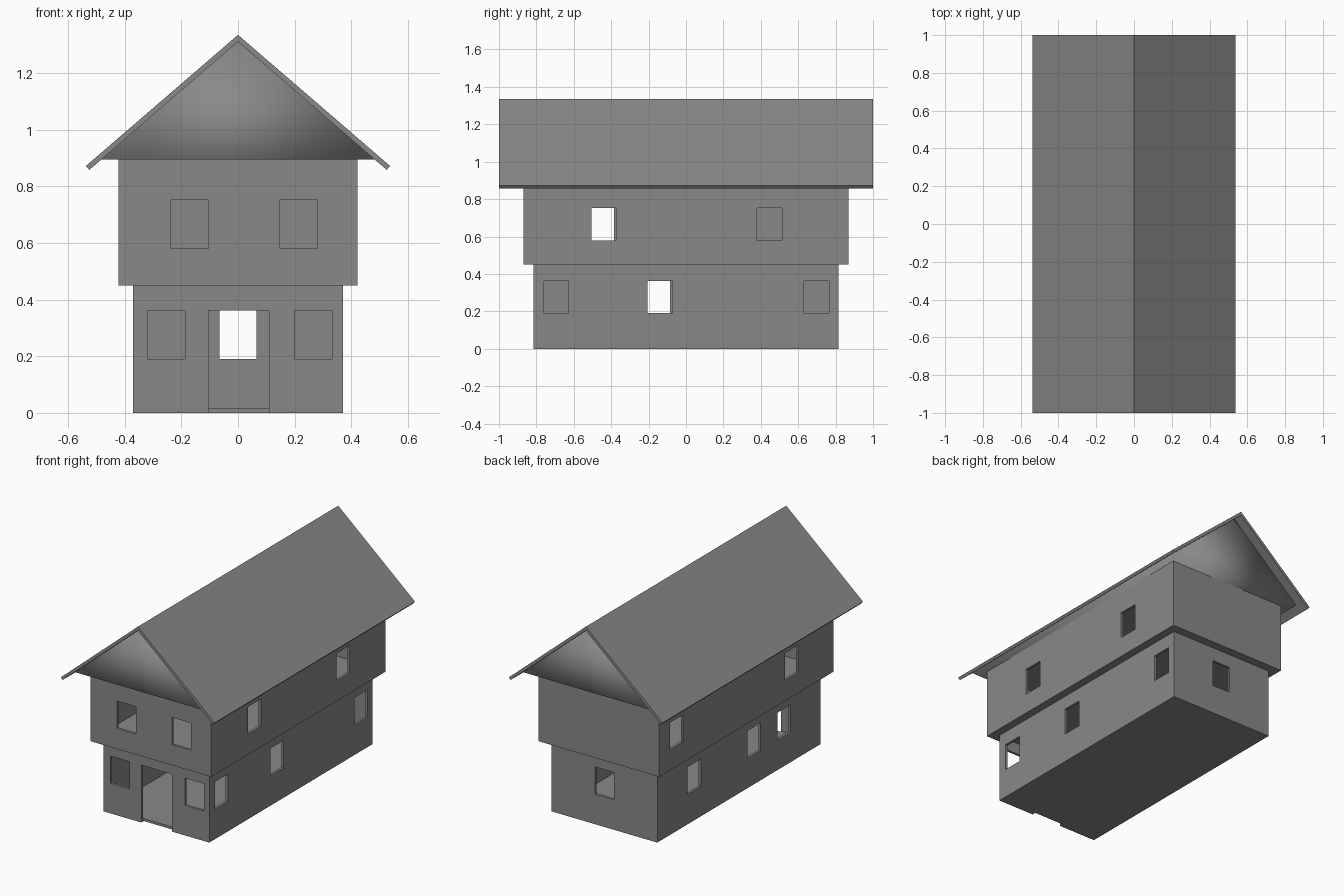
import bpy
import bmesh
from mathutils import Vector

cube = bpy.data.objects.get("Cube")
if cube:
    bpy.data.objects.remove(cube, do_unlink=True)

# Single plaster grey
grey = bpy.data.materials.new("plain_grey")
grey.use_nodes = True
tone = (0.25, 0.25, 0.25, 1)
grey.diffuse_color = tone
grey.node_tree.nodes["Principled BSDF"].inputs["Base Color"].default_value = tone

WALL = 0.016


def add_object(name, bm):
    mesh = bpy.data.meshes.new(name)
    bmesh.ops.recalc_face_normals(bm, faces=bm.faces)
    bm.to_mesh(mesh)
    bm.free()
    mesh.materials.append(grey)
    obj = bpy.data.objects.new(name, mesh)
    bpy.context.collection.objects.link(obj)
    return obj


def add_box(bm, lo, hi):
    lo, hi = Vector(lo), Vector(hi)
    for v in bmesh.ops.create_cube(bm, size=1)["verts"]:
        v.co = (lo + hi) / 2 + v.co * (hi - lo)


def box(name, lo, hi):
    bm = bmesh.new()
    add_box(bm, lo, hi)
    return add_object(name, bm)


def extrude_profile(name, points, half_depth):
    """Extrude an x-z outline along y."""
    bm = bmesh.new()
    face = bm.faces.new([bm.verts.new((x, -half_depth, z)) for x, z in points])
    moved = bmesh.ops.extrude_face_region(bm, geom=[face])["geom"]
    verts = [g for g in moved if isinstance(g, bmesh.types.BMVert)]
    bmesh.ops.translate(bm, verts=verts, vec=(0, 2 * half_depth, 0))
    return add_object(name, bm)


def storey(name, half_x, half_y, z0, z1, openings):
    """Hollow storey; each opening is (side, start, end, bottom, top)."""
    shell = box(name, (-half_x, -half_y, z0), (half_x, half_y, z1))
    room = box("room_cutter",
               (WALL - half_x, WALL - half_y, z0 + WALL),
               (half_x - WALL, half_y - WALL, z1 - WALL))
    bm = bmesh.new()
    reach = WALL * 1.5
    for side, a, b, low, high in openings:
        sign = 1 if side in ("left", "back") else -1
        if side in ("left", "right"):
            add_box(bm, (sign * half_x - reach, a, low), (sign * half_x + reach, b, high))
        else:
            add_box(bm, (a, sign * half_y - reach, low), (b, sign * half_y + reach, high))
    holes = add_object("opening_cutter", bm)
    for cutter in (room, holes):
        cutter.hide_render = True
        mod = shell.modifiers.new("cut", "BOOLEAN")
        mod.operation = "DIFFERENCE"
        mod.solver = "EXACT"
        mod.object = cutter
    bpy.context.view_layer.update()
    result = shell.evaluated_get(bpy.context.evaluated_depsgraph_get())
    mesh = bpy.data.meshes.new_from_object(result)
    shell.modifiers.clear()
    shell.data = mesh
    for cutter in (room, holes):
        bpy.data.objects.remove(cutter, do_unlink=True)


def windows(side, starts, bottom):
    return [(side, s, s + 0.132, bottom, bottom + 0.172) for s in starts]


# Ground floor with doorway
LOW, HIGH = 0.19, 0.58
storey("ground_floor", 0.37, 0.815, 0, 0.45,
       windows("front", (-0.32, 0.2), LOW)
       + windows("back", (-0.066,), LOW)
       + windows("left", (-0.76, -0.205, 0.632), LOW)
       + windows("right", (-0.515, -0.217, 0.38), LOW)
       + [("front", -0.105, 0.11, -0.05, 0.362)])

# Overhanging upper floor
storey("upper_floor", 0.422, 0.87, 0.45, 0.895,
       windows("front", (-0.236, 0.148), HIGH)
       + windows("left", (-0.505, 0.38), HIGH)
       + windows("right", (-0.517, 0.632), HIGH))

# Attic prism closing both gables
attic = extrude_profile("attic", [(-0.485, 0.895), (0.485, 0.895), (0, 1.313)], 0.937)
for poly in attic.data.polygons:
    poly.use_smooth = True

# Thin folded roof sheet, square-cut at the eaves
extrude_profile("roof", [(0, 1.335), (-0.537, 0.872), (-0.525, 0.858),
                         (0, 1.311), (0.525, 0.858), (0.537, 0.872)], 1)
